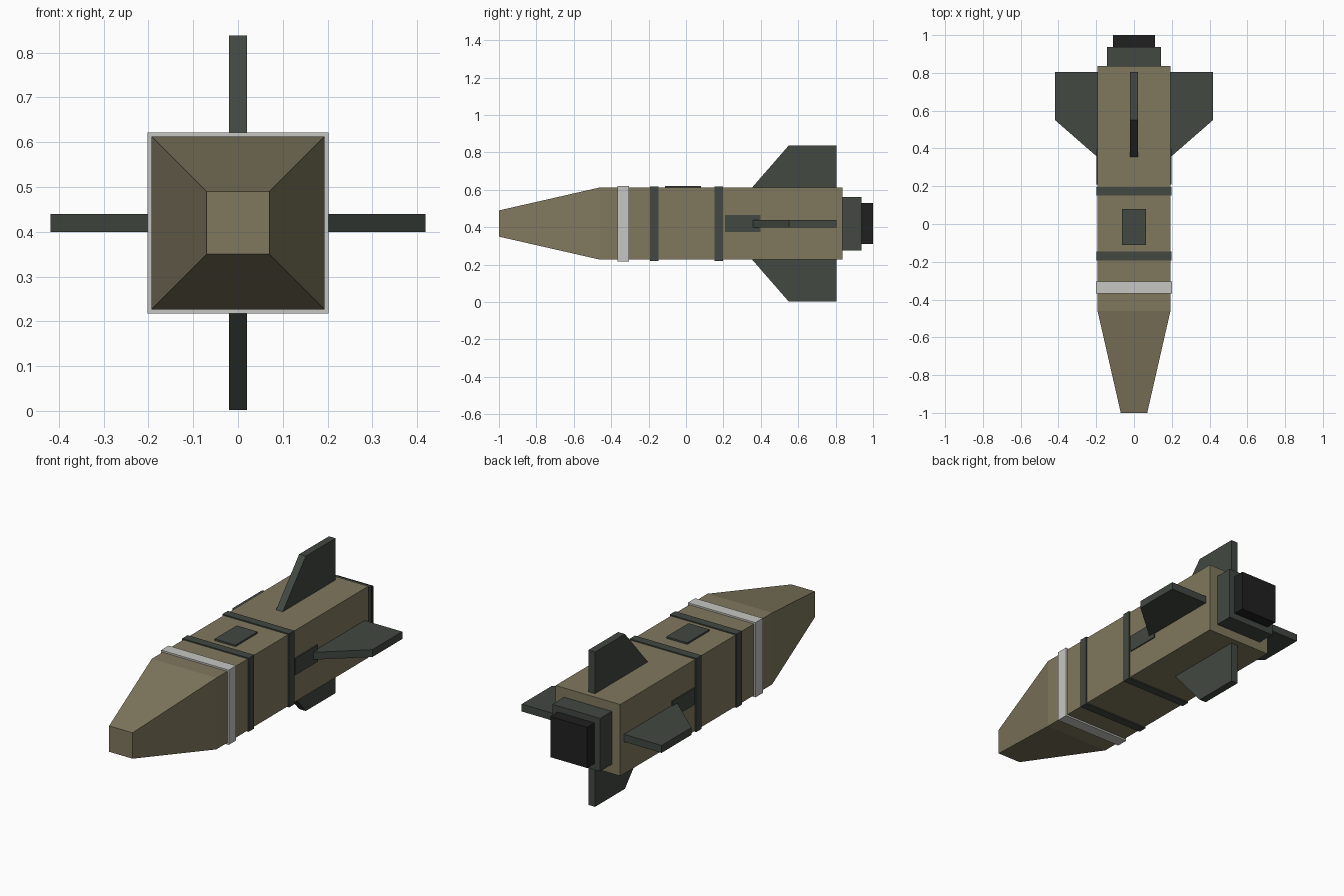
import bpy
import bmesh
from math import pi
from mathutils import Matrix, Vector

AXIS_Z = 0.42   # height of the long axis
HALF = 0.193    # half width of the square body

if "Cube" in bpy.data.objects:
    bpy.data.objects.remove(bpy.data.objects["Cube"], do_unlink=True)


def material(name, rgb):
    mat = bpy.data.materials.new(name)
    mat.use_nodes = True
    mat.diffuse_color = (*rgb, 1)
    mat.node_tree.nodes["Principled BSDF"].inputs["Base Color"].default_value = (*rgb, 1)
    return mat


olive = material("olive drab", (0.216, 0.188, 0.112))
grey = material("dark green grey", (0.054, 0.065, 0.054))
black = material("soot black", (0.0144, 0.0144, 0.0144))
white = material("off white", (0.565, 0.565, 0.54))


def add_object(name, bm, mat):
    bmesh.ops.recalc_face_normals(bm, faces=bm.faces)
    mesh = bpy.data.meshes.new(name)
    bm.to_mesh(mesh)
    bm.free()
    mesh.materials.append(mat)
    obj = bpy.data.objects.new(name, mesh)
    bpy.context.collection.objects.link(obj)


def square_section(name, y0, y1, half, mat, front_half=None):
    """Square block along the axis, optionally tapered to its front end."""
    bm = bmesh.new()
    bmesh.ops.create_cube(bm, size=2)
    for v in bm.verts:
        h = front_half if front_half and v.co.y < 0 else half
        v.co = Vector((v.co.x * h, y0 if v.co.y < 0 else y1, AXIS_Z + v.co.z * h))
    add_object(name, bm, mat)


def plate(name, center, size, mat):
    bm = bmesh.new()
    bmesh.ops.create_cube(bm, size=1)
    bmesh.ops.scale(bm, vec=size, verts=bm.verts)
    bmesh.ops.translate(bm, vec=center, verts=bm.verts)
    add_object(name, bm, mat)


def fin(name, angle):
    """Swept fin profile extruded to its thickness and turned about the axis."""
    bm = bmesh.new()
    profile = [(0.16, 0.325), (0.418, 0.55), (0.418, 0.805), (0.16, 0.805)]
    face = bm.faces.new([bm.verts.new((r, y, -0.02)) for r, y in profile])
    grown = bmesh.ops.extrude_face_region(bm, geom=[face], use_keep_orig=True)["geom"]
    bmesh.ops.translate(bm, vec=(0, 0, 0.04),
                        verts=[g for g in grown if isinstance(g, bmesh.types.BMVert)])
    bm.transform(Matrix.Translation((0, 0, AXIS_Z)) @ Matrix.Rotation(angle, 4, "Y"))
    add_object(name, bm, grey)


# Body and tapered nose
square_section("body", -0.46, 0.837, HALF, olive)
square_section("nose", -1.0, -0.46, HALF, olive, front_half=0.07)

# Bands around the body
square_section("white_band", -0.367, -0.304, 0.202, white)
square_section("front_band", -0.192, -0.146, 0.199, grey)
square_section("rear_band", 0.152, 0.197, 0.199, grey)

# Stepped exhaust
square_section("exhaust_collar", 0.837, 0.937, 0.143, grey)
square_section("exhaust_nozzle", 0.937, 1.0, 0.11, black)

# Four fins
for i, side in enumerate(("left", "lower", "right", "upper")):
    fin(side + "_fin", i * pi / 2)

# Hatch on top and panels on both sides
plate("top_hatch", (0, -0.016, 0.614), (0.125, 0.19, 0.016), grey)
for side, sign in (("left", 1), ("right", -1)):
    plate(side + "_panel", (sign * HALF, 0.303, AXIS_Z), (0.012, 0.19, 0.09), grey)
